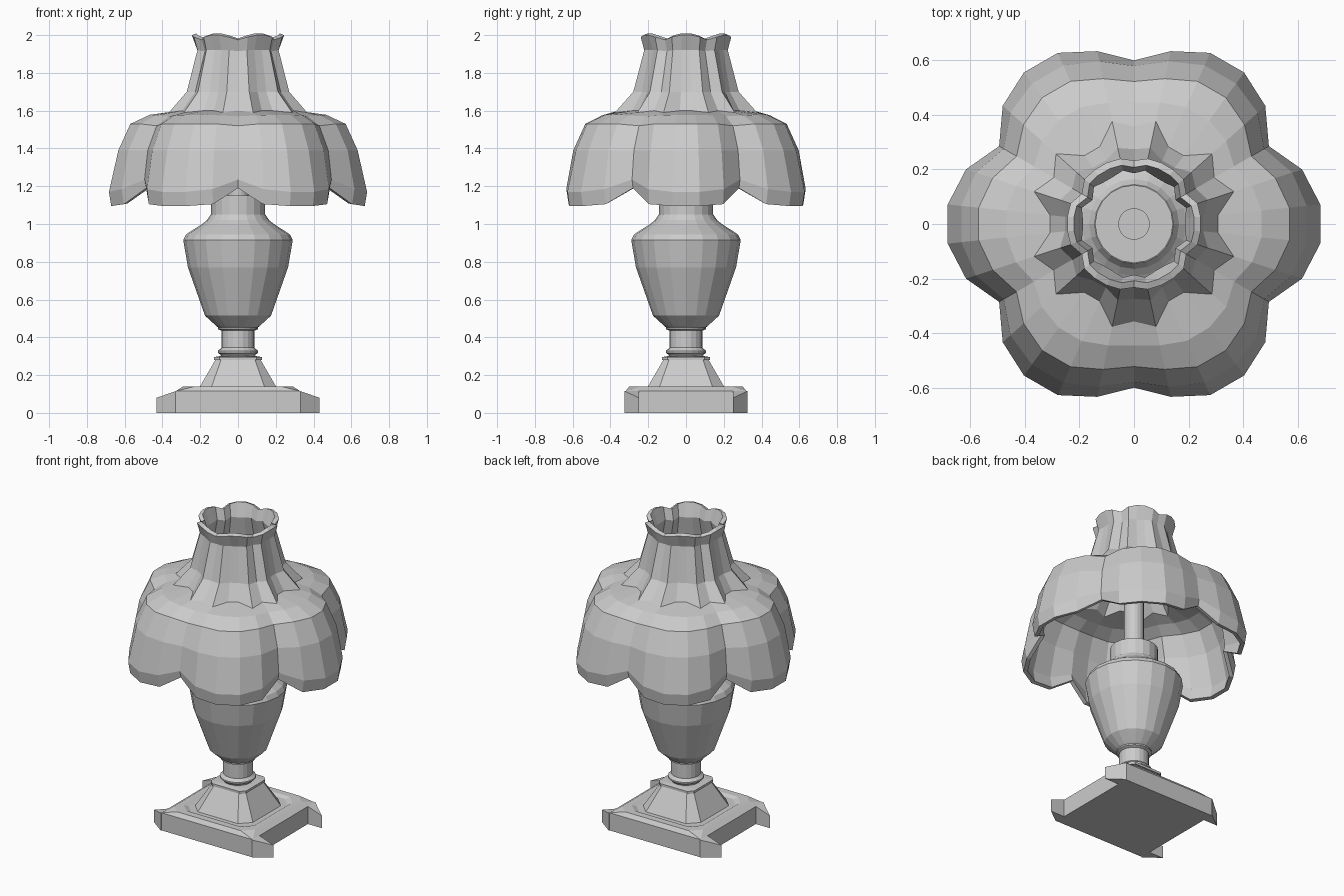
import bpy, bmesh
from math import sin, cos, pi, radians

if "Cube" in bpy.data.objects:
    bpy.data.objects.remove(bpy.data.objects["Cube"])


def finish(name, bm, recalc=True):
    """Turn a bmesh into a flat-shaded object with clean normals."""
    bmesh.ops.remove_doubles(bm, verts=bm.verts, dist=0.0005)
    if recalc:
        bmesh.ops.recalc_face_normals(bm, faces=bm.faces)
    mesh = bpy.data.meshes.new(name)
    bm.to_mesh(mesh)
    bm.free()
    obj = bpy.data.objects.new(name, mesh)
    bpy.context.collection.objects.link(obj)
    return obj


def loft(name, rings, caps=True):
    """Skin a stack of equal-length closed rings."""
    bm = bmesh.new()
    loops = [[bm.verts.new(p) for p in ring] for ring in rings]
    n = len(loops[0])
    for a, b in zip(loops, loops[1:]):
        for i in range(n):
            j = (i + 1) % n
            bm.faces.new((a[i], a[j], b[j], b[i]))
    if caps:
        bm.faces.new(loops[0][::-1])
        bm.faces.new(loops[-1])
    return finish(name, bm, recalc=caps)


def cut_rect(x, y, c, z):
    """Rectangle with corners cut by c."""
    return [(x, y - c, z), (x - c, y, z), (c - x, y, z), (-x, y - c, z),
            (-x, c - y, z), (c - x, -y, z), (x - c, -y, z), (x, c - y, z)]


def turned(name, profile, n=20):
    """Lathe a list of (radius, height) points."""
    return loft(name, [[(r * cos(2 * pi * i / n), r * sin(2 * pi * i / n), z)
                        for i in range(n)] for r, z in profile])


# Base plate with bevelled rim and shallow recess
loft("base_plate", [cut_rect(.33, .32, 0, 0), cut_rect(.33, .32, 0, .115),
                    cut_rect(.29, .30, .06, .14), cut_rect(.255, .255, .06, .14),
                    cut_rect(.235, .235, .06, .128)])

# Four pointed corner feet
for sx in (-1, 1):
    for sy in (-1, 1):
        tri = [(.33, .325, .115), (.432, .25, .08), (.33, .25, .115)]
        loft("corner_foot", [[(x * sx, y * sy, 0) for x, y, z in tri],
                             [(x * sx, y * sy, z) for x, y, z in tri]])

# Pyramid pedestal with top slab
loft("pedestal", [cut_rect(a, a, c, z) for a, c, z in
                  [(.21, .065, .125), (.12, .03, .28), (.128, .03, .28),
                   (.128, .03, .295), (.10, .03, .30)]])

# Turned neck and urn body
turned("lamp_body", [
    (.085, .295), (.095, .31), (.107, .318), (.107, .328), (.095, .338),
    (.088, .345), (.088, .435), (.105, .443), (.105, .452), (.115, .46),
    (.175, .515), (.265, .77), (.29, .915), (.275, .945), (.19, 1.0),
    (.165, 1.02), (.145, 1.05)])

# Socket cap and rod
turned("socket_cap", [(.143, 1.045), (.143, 1.15)])
turned("rod", [(.058, 1.14), (.058, 1.5)])

# Scalloped shade: (radius, height) at valley, at rib, at lobe crown
shade_rows = [
    ((.57, 1.19), (.635, 1.105), (.675, 1.095)),
    ((.58, 1.235), (.648, 1.185), (.687, 1.17)),
    ((.56, 1.39), (.61, 1.39), (.637, 1.39)),
    ((.505, 1.52), (.545, 1.53), (.573, 1.53)),
    ((.43, 1.57), (.455, 1.575), (.47, 1.578)),
    ((.345, 1.60), (.385, 1.59), (.31, 1.60)),
    ((.265, 1.70), (.285, 1.70), (.255, 1.70)),
    ((.205, 1.915), (.226, 1.92), (.215, 1.92)),
    ((.225, 1.975), (.245, 1.99), (.246, 2.0)),
]
kind = [0, 1, 2, 2, 1]  # five facets per lobe, six lobes
rings = []
for row in shade_rows:
    ring = []
    for i in range(30):
        a = radians(30 + 12 * i)
        r, z = row[kind[i % 5]]
        if i % 5 == 0:
            # front and back valleys are shallower than the side ones
            r *= 1.035 if abs(cos(a)) < .1 else .985
        ring.append((r * cos(a), r * sin(a), z))
    rings.append(ring)
shade = loft("lamp_shade", rings, caps=False)
thick = shade.modifiers.new("thickness", 'SOLIDIFY')
thick.thickness = .026
thick.offset = -1
